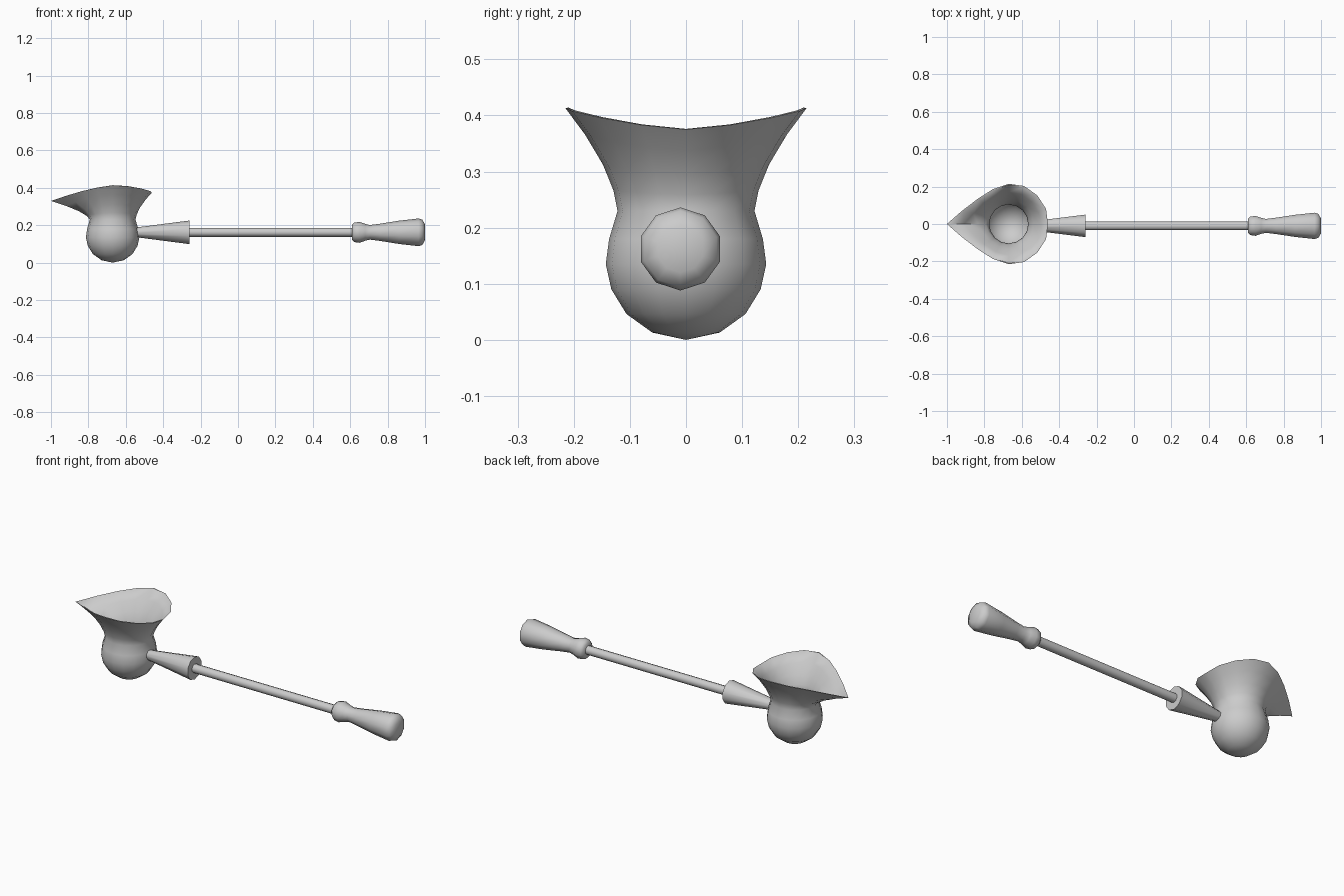
import bpy, bmesh, math
from mathutils import Vector

cube = bpy.data.objects.get("Cube")
if cube:
    bpy.data.objects.remove(cube, do_unlink=True)

grey = bpy.data.materials.new("plain_grey")
grey.use_nodes = True
grey.diffuse_color = (0.6, 0.6, 0.6, 1)
grey.node_tree.nodes["Principled BSDF"].inputs["Base Color"].default_value = (0.6, 0.6, 0.6, 1)


def loft(name, rings, start=None, end=None, sharp=40):
    """Skin a list of point rings, closing each end to a pole if given."""
    bm = bmesh.new()
    loops = [[bm.verts.new(p) for p in ring] for ring in rings]
    n = len(loops[0])
    for a, b in zip(loops, loops[1:]):
        for i in range(n):
            j = (i + 1) % n
            bm.faces.new((a[i], a[j], b[j], b[i]))
    for pole, loop in ((start, loops[0]), (end, loops[-1])):
        if pole is not None:
            tip = bm.verts.new(pole)
            for i in range(n):
                bm.faces.new((tip, loop[i], loop[(i + 1) % n]))
    bmesh.ops.recalc_face_normals(bm, faces=bm.faces)
    mesh = bpy.data.meshes.new(name)
    bm.to_mesh(mesh)
    bm.free()
    mesh.materials.append(grey)
    obj = bpy.data.objects.new(name, mesh)
    bpy.context.collection.objects.link(obj)
    bpy.ops.object.select_all(action="DESELECT")
    obj.select_set(True)
    bpy.context.view_layer.objects.active = obj
    bpy.ops.object.shade_smooth_by_angle(angle=math.radians(sharp))
    return obj


# Bowl: round body, waisted neck, flared lip drawn out to a pouring point
CX, SIDES, NECK_Z = -0.67, 16, 0.23
half_rim = [(0.21, 0, 0.375), (0.2, 0.08, 0.383), (0.153, 0.153, 0.396),
            (0.083, 0.203, 0.408), (0, 0.215, 0.413), (-0.085, 0.186, 0.4),
            (-0.165, 0.135, 0.382), (-0.25, 0.07, 0.357), (-0.33, 0, 0.33)]
rim = [Vector(p) for p in half_rim]
rim += [Vector((x, -y, z)) for x, y, z in half_rim[-2:0:-1]]


def circle(r, z):
    return [Vector((r * math.cos(a), r * math.sin(a), z))
            for a in (math.tau * i / SIDES for i in range(SIDES))]


def flare(neck_r, edge):
    """Rings that blend from the round neck to the lip."""
    neck = circle(neck_r, NECK_Z)
    rings = []
    for out, up in ((0, 0), (0.08, 0.2), (0.28, 0.45), (0.62, 0.74), (1, 1)):
        rings.append([Vector((a.x + (b.x - a.x) * out, a.y + (b.y - a.y) * out,
                              a.z + (b.z - a.z) * up)) for a, b in zip(neck, edge)])
    return rings


body = [(0.06, 0.013), (0.106, 0.046), (0.133, 0.09), (0.143, 0.135), (0.137, 0.18)]
outer = [circle(r, z) for r, z in body] + flare(0.122, rim)
inner_rim = [Vector((p.x * 0.975, p.y * 0.975, p.z + 0.001)) for p in rim]
inner = flare(0.104, inner_rim)[::-1]
inner += [circle(r - 0.016, z + 0.012 * (z < 0.1)) for r, z in reversed(body)]
shift = Vector((CX, 0, 0))
bowl_rings = [[p + shift for p in ring] for ring in outer + inner]
loft("bowl", bowl_rings, (CX, 0, 0), (CX, 0, 0.018), 60)


# Handle parts turned around one lengthwise axis
def turned(name, profile, sides=10, sharp=40):
    cy, cz = -0.01, 0.162
    rings = [[(x, cy + r * math.sin(math.tau * i / sides), cz + r * math.cos(math.tau * i / sides))
              for i in range(sides)] for x, r in profile]
    loft(name, rings, (profile[0][0], cy, cz), (profile[-1][0], cy, cz), sharp)


turned("ferrule", [(-0.56, 0.024), (-0.26, 0.063)])
turned("shaft", [(-0.28, 0.024), (0.63, 0.024)])
turned("grip", [(0.61, 0.04), (0.622, 0.052), (0.65, 0.056), (0.68, 0.045), (0.705, 0.039),
                (0.76, 0.046), (0.86, 0.062), (0.965, 0.074), (0.985, 0.068), (1.0, 0.042)], sharp=60)
